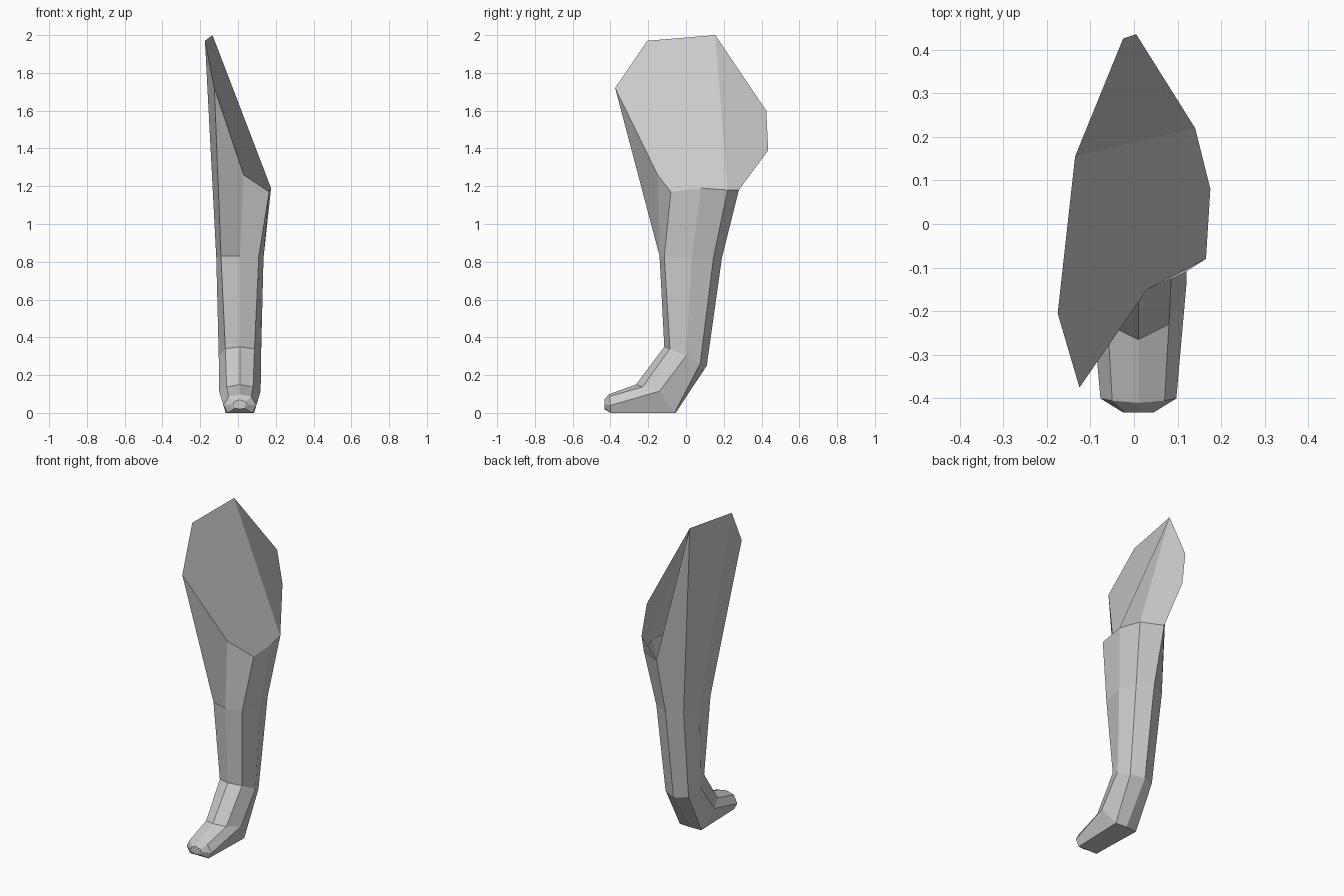
import bpy, bmesh

if "Cube" in bpy.data.objects:
    bpy.data.objects.remove(bpy.data.objects["Cube"])

CX = 0.01  # centre line of the lower leg


def ring(front, front_side, side, back_side, back):
    """Eight-sided section from half-profile points (half width, y, z)."""
    def p(v, s):
        return (CX + s * v[0], v[1], v[2])
    return [p(front_side, -1), p(front, 0), p(front_side, 1), p(side, 1),
            p(back_side, 1), p(back, 0), p(back_side, -1), p(side, -1)]


# slanted hip cut: front-left, front, front-right, right, back-right, back, back-left, left
hip = [(-.125, -.375, 1.72), (.03, -.15, 1.26), (.165, -.08, 1.17), (.175, .08, 1.19),
       (.14, .22, 1.18), (.01, .28, 1.18), (-.135, .155, 2.0), (-.175, -.205, 1.97)]
flap = [(-.025, .425, 1.6), (.005, .435, 1.39)]

sections = [
    hip,
    # knee
    ring((0, -.14, .83), (.1, -.115, .83), (.125, .03, .82), (.095, .145, .82), (0, .19, .82)),
    # ankle
    ring((0, -.115, .35), (.077, -.085, .34), (.112, 0, .3), (.08, .075, .26), (0, .11, .25)),
    # instep and heel
    ring((0, -.265, .15), (.07, -.23, .137), (.11, -.14, .115), (.075, -.06, 0), (0, -.055, 0)),
    # toe
    ring((0, -.41, .098), (.06, -.405, .087), (.087, -.4, .04), (.065, -.4, 0), (0, -.4, 0)),
    # toe tip
    ring((0, -.432, .07), (.03, -.432, .06), (.035, -.432, .045), (.025, -.432, .025), (0, -.432, .02)),
]

# leg shell lofted through the sections
bm = bmesh.new()
rings = [[bm.verts.new(c) for c in s] for s in sections]
for a, b in zip(rings, rings[1:]):
    for i in range(8):
        j = (i + 1) % 8
        bm.faces.new((a[i], b[i], b[j], a[j]))
bm.faces.new(rings[-1])

# hip cap and rear flap
h = rings[0]
d, e = [bm.verts.new(c) for c in flap]
bm.faces.new((h[0], h[1], h[2], h[3], h[4], h[6], h[7]))
bm.faces.new((h[6], h[4], h[5], e, d))

bmesh.ops.recalc_face_normals(bm, faces=bm.faces)
mesh = bpy.data.meshes.new("leg")
bm.to_mesh(mesh)
bm.free()
bpy.context.collection.objects.link(bpy.data.objects.new("leg", mesh))
